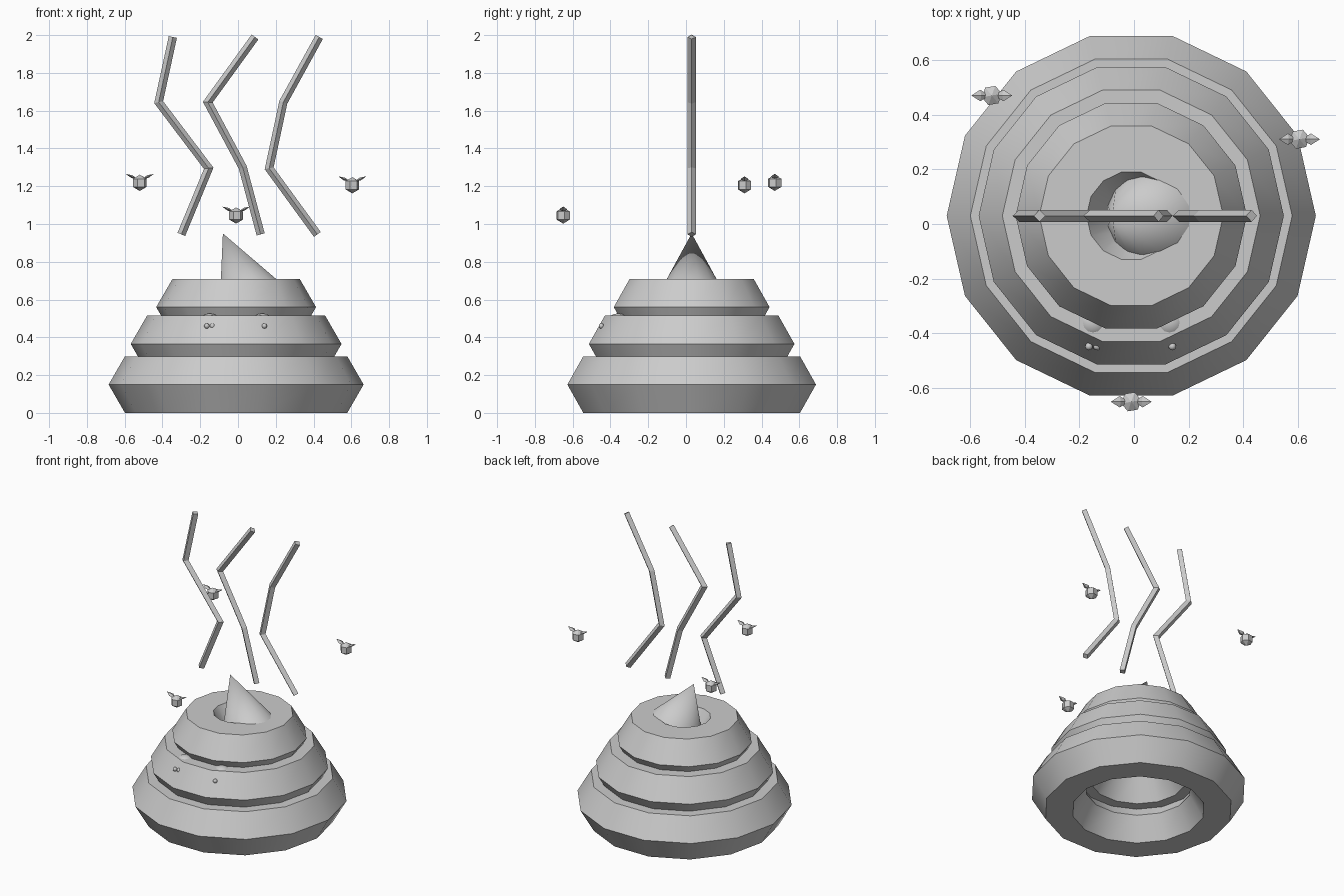
import bpy, bmesh, math
from mathutils import Matrix, Vector

cube = bpy.data.objects.get("Cube")
if cube:
    bpy.data.objects.remove(cube, do_unlink=True)

grey = bpy.data.materials.new("plain_grey")
grey.use_nodes = True
grey.diffuse_color = (0.6, 0.6, 0.6, 1)
grey.node_tree.nodes["Principled BSDF"].inputs["Base Color"].default_value = (0.6, 0.6, 0.6, 1)

CX, CY = -0.01, 0.03   # axis of the coiled pile


def finish(name, bm, smooth=False):
    bmesh.ops.recalc_face_normals(bm, faces=bm.faces)
    mesh = bpy.data.meshes.new(name)
    bm.to_mesh(mesh)
    bm.free()
    mesh.materials.append(grey)
    obj = bpy.data.objects.new(name, mesh)
    bpy.context.collection.objects.link(obj)
    if smooth:
        bpy.ops.object.select_all(action='DESELECT')
        obj.select_set(True)
        bpy.context.view_layer.objects.active = obj
        bpy.ops.object.shade_smooth_by_angle(angle=math.radians(35))
    return obj


def skin(bm, loops, closed):
    """Join matching vertex loops with quads, capping open ends."""
    n = len(loops[0])
    for a, b in zip(loops, loops[1:] + (loops[:1] if closed else [])):
        for i in range(n):
            j = (i + 1) % n
            bm.faces.new((a[i], a[j], b[j], b[i]))
    if not closed:
        bm.faces.new(loops[0])
        bm.faces.new(loops[-1])


# Three stacked rings with a hexagonal section
def ring(name, major, z, minor=0.173, sides=14):
    bm = bmesh.new()
    loops = []
    for k in range(sides):
        t = math.tau * k / sides
        loop = []
        for s in range(6):
            p = math.tau * s / 6
            r = major + minor * math.cos(p)
            loop.append(bm.verts.new((CX + r * math.cos(t), CY + r * math.sin(t),
                                      z + minor * math.sin(p))))
        loops.append(loop)
    skin(bm, loops, True)
    finish(name, bm, True)


ring("bottom_ring", 0.502, 0.15)
ring("middle_ring", 0.385, 0.365)
ring("top_ring", 0.25, 0.56)

# Leaning pointed tip, half sunk in the top ring
bm = bmesh.new()
depth = 0.38
bmesh.ops.create_cone(bm, cap_ends=True, segments=14, radius1=depth / 2, radius2=0, depth=depth,
                      matrix=Matrix.Translation((-0.08, CY, 0.95))
                      @ Matrix.Rotation(math.radians(-23.5), 4, 'Y')
                      @ Matrix.Translation((0, 0, -depth / 2)))
bmesh.ops.remove_doubles(bm, verts=bm.verts, dist=0.0001)
finish("pointed_tip", bm, True)


# Bent steam wisps with a diamond section
def wisp(name, points, half=0.022):
    pts = [Vector((x, CY, z)) for x, z in points]
    bm = bmesh.new()
    loops = []
    for i, p in enumerate(pts):
        before = (p - pts[i - 1]).normalized() if i else None
        after = (pts[i + 1] - p).normalized() if i < len(pts) - 1 else None
        d = ((before or after) + (after or before)).normalized()
        side = Vector((d.z, 0, -d.x)) * half / d.dot(before or after)
        front = Vector((0, half, 0))
        loops.append([bm.verts.new(p + o) for o in (side, front, -side, -front)])
    skin(bm, loops, False)
    finish(name, bm)


wisp("steam_right", [(-0.30, 0.945), (-0.155, 1.295), (-0.42, 1.645), (-0.345, 1.99)])
wisp("steam_middle", [(0.12, 0.945), (0.025, 1.30), (-0.16, 1.645), (0.09, 1.99)])
wisp("steam_left", [(0.42, 0.945), (0.165, 1.295), (0.24, 1.645), (0.43, 1.99)])


# Sunken eyeballs with small pupils
def ball(name, centre, radius):
    bm = bmesh.new()
    bmesh.ops.create_uvsphere(bm, u_segments=12, v_segments=8, radius=radius,
                              matrix=Matrix.Translation(centre))
    finish(name, bm, True)


for side, x in (("right", -0.15), ("left", 0.13)):
    ball("eyeball_" + side, (x, -0.36, 0.457), 0.07)
for name, x in (("pupil_right", -0.135), ("eye_glint_right", -0.165), ("pupil_left", 0.14)):
    ball(name, (x, -0.448, 0.46), 0.014)


# Flies: faceted body with two raised wings
def fly(name, centre):
    bm = bmesh.new()
    place = Matrix.Translation(centre)
    bmesh.ops.create_uvsphere(bm, u_segments=6, v_segments=3, radius=0.043,
                              matrix=place @ Matrix.Rotation(math.radians(40), 4, 'Z'))
    for s in (-1, 1):
        wing = (place @ Matrix.Translation((0.042 * s, 0, 0.033))
                @ Matrix.Rotation(-s * math.radians(24), 4, 'Y')
                @ Matrix.Diagonal((0.036, 0.021, 0.008, 1)))
        bmesh.ops.create_uvsphere(bm, u_segments=4, v_segments=2, radius=1, matrix=wing)
    finish(name, bm)


fly("fly_back_right", (-0.52, 0.47, 1.218))
fly("fly_back_left", (0.605, 0.31, 1.205))
fly("fly_front", (-0.01, -0.65, 1.045))
